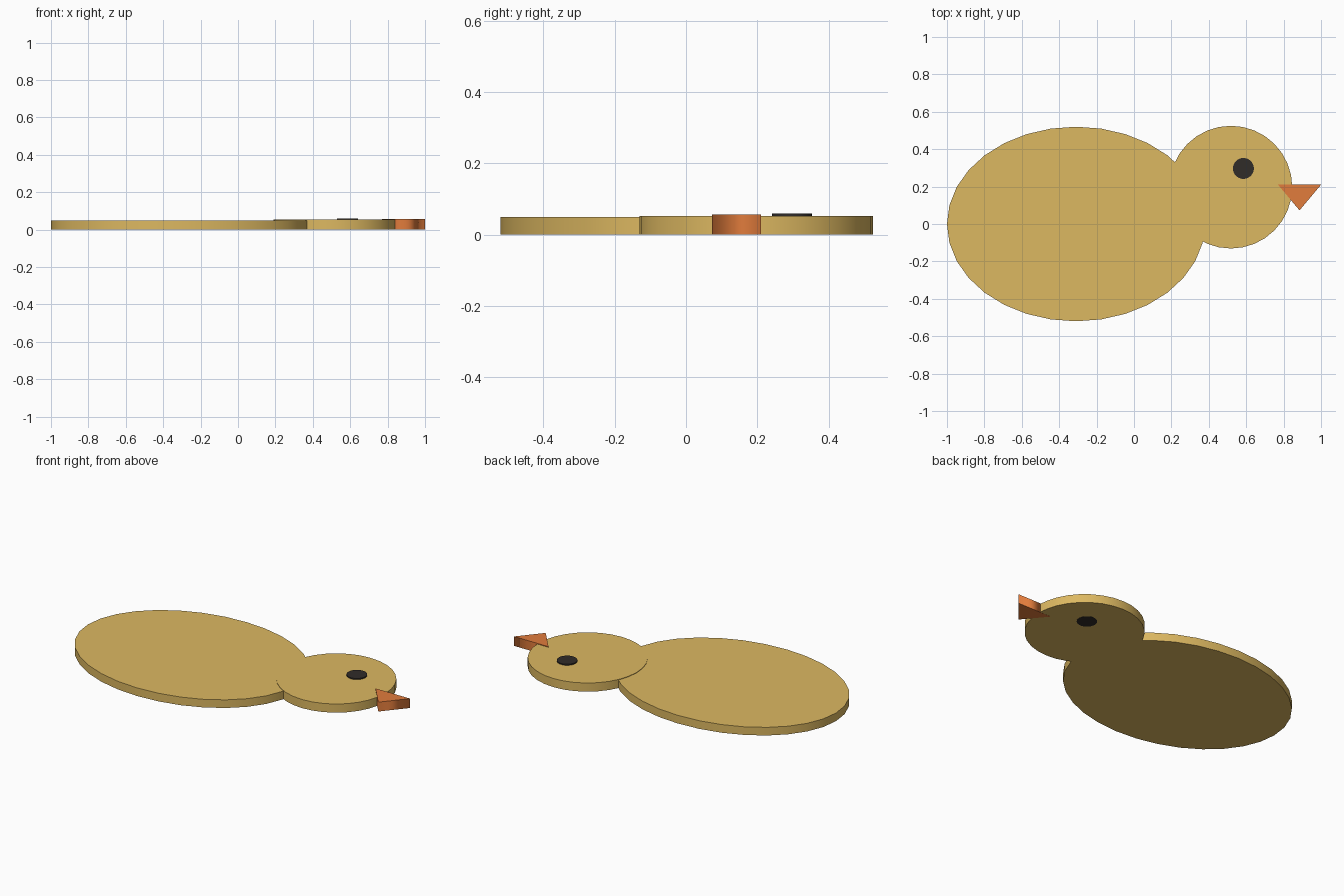
import bpy, bmesh
from math import cos, sin, pi

if "Cube" in bpy.data.objects:
    bpy.data.objects.remove(bpy.data.objects["Cube"])


def material(name, color):
    m = bpy.data.materials.new(name)
    m.diffuse_color = (*color, 1)
    m.use_nodes = True
    m.node_tree.nodes["Principled BSDF"].inputs["Base Color"].default_value = m.diffuse_color
    return m


def ellipse(cx, cy, rx, ry, n=32):
    return [(cx + rx * cos(2 * pi * i / n), cy + ry * sin(2 * pi * i / n)) for i in range(n)]


def slab(name, outline, z0, z1, mat):
    """Extruded flat outline: smooth side wall, flat caps with sharp rims."""
    bm = bmesh.new()
    base = bm.faces.new([bm.verts.new((x, y, z0)) for x, y in outline])
    top = bmesh.ops.extrude_face_region(bm, geom=[base], use_keep_orig=True)["geom"]
    for v in top:
        if isinstance(v, bmesh.types.BMVert):
            v.co.z = z1
    bmesh.ops.recalc_face_normals(bm, faces=bm.faces[:])
    for f in bm.faces:
        f.smooth = abs(f.normal.z) < 0.5
    for e in bm.edges:
        e.smooth = abs(e.verts[0].co.z - e.verts[1].co.z) > 1e-5
    mesh = bpy.data.meshes.new(name)
    bm.to_mesh(mesh)
    bm.free()
    mesh.materials.append(mat)
    ob = bpy.data.objects.new(name, mesh)
    bpy.context.collection.objects.link(ob)
    return ob


yellow = material("yellow", (0.72, 0.48, 0.12))
orange = material("orange", (0.75, 0.2, 0.045))
dark = material("dark", (0.03, 0.025, 0.022))

# Flat bird: each layer is slightly proud of the one beneath it
slab("body", ellipse(-0.31, 0, 0.69, 0.52), 0.001, 0.050, yellow)
slab("head", ellipse(0.518, 0.197, 0.328, 0.328), 0.001, 0.053, yellow)
slab("beak", [(0.77, 0.21), (0.885, 0.073), (1.0, 0.21)], 0.0005, 0.057, orange)
slab("eye", ellipse(0.585, 0.297, 0.056, 0.056), 0.0, 0.060, dark)
